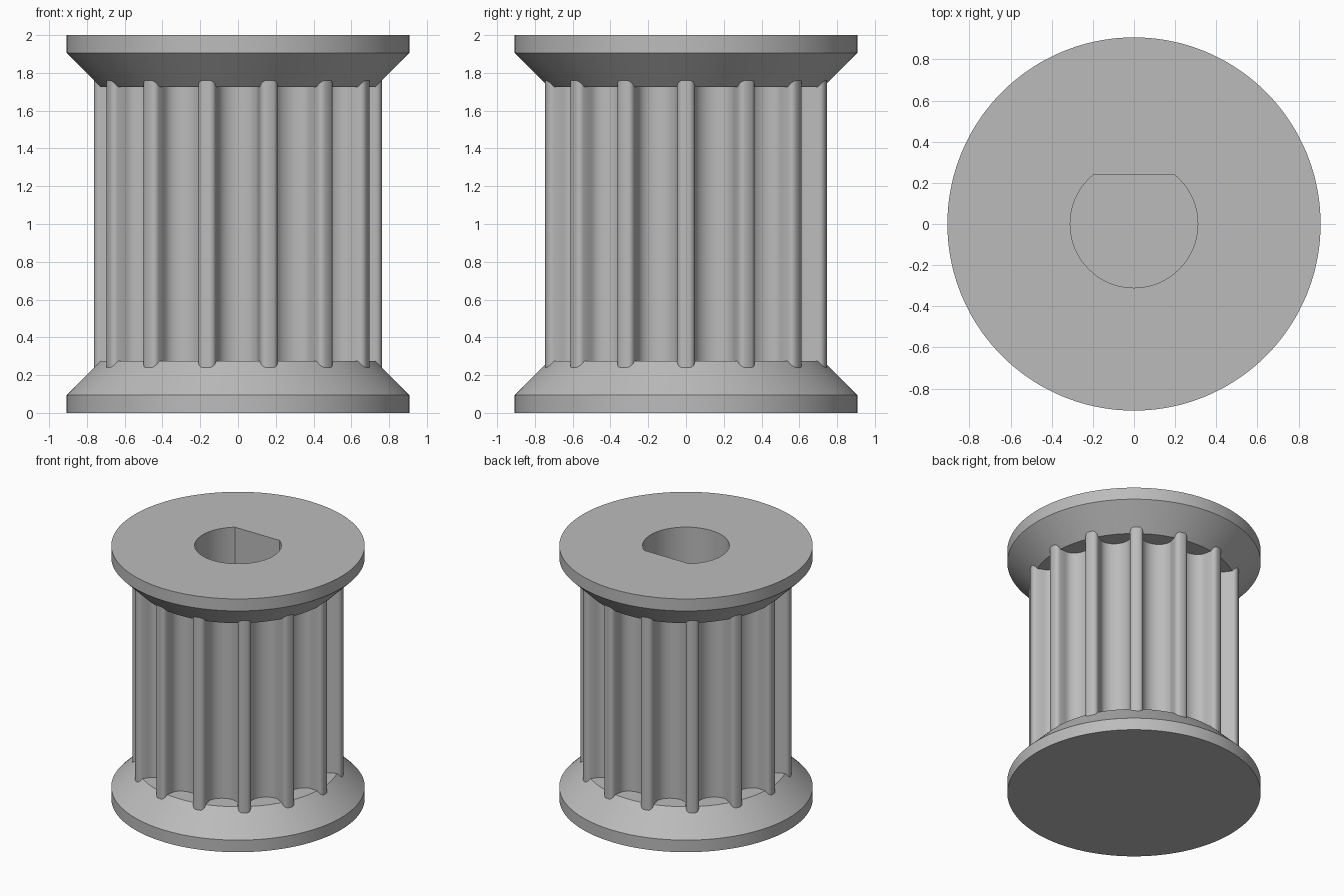
import bpy, bmesh, math
from math import cos, sin, pi

TEETH = 14
TIP_R = 0.762
FLANGE_R, FLANGE_RIM, CONE_R, CONE_TOP = 0.907, 0.095, 0.727, 0.275
HEIGHT = 2.0
BORE_R, BORE_FLAT, BORE_FLOOR = 0.31, 0.24, 0.28

cube = bpy.data.objects.get("Cube")
if cube:
    bpy.data.objects.remove(cube, do_unlink=True)

grey = bpy.data.materials.new("light_grey")
grey.use_nodes = True
colour = (0.5, 0.5, 0.5, 1)
grey.diffuse_color = colour
grey.node_tree.nodes["Principled BSDF"].inputs["Base Color"].default_value = colour


def add_object(name, bm):
    bmesh.ops.recalc_face_normals(bm, faces=bm.faces)
    mesh = bpy.data.meshes.new(name)
    bm.to_mesh(mesh)
    bm.free()
    mesh.materials.append(grey)
    obj = bpy.data.objects.new(name, mesh)
    bpy.context.collection.objects.link(obj)
    return obj


def loft(name, rings):
    """Closed solid through rings of 3D points."""
    bm = bmesh.new()
    loops = [[bm.verts.new(p) for p in ring] for ring in rings]
    n = len(loops[0])
    for low, high in zip(loops, loops[1:]):
        for i in range(n):
            j = (i + 1) % n
            bm.faces.new((low[i], low[j], high[j], high[i]))
    bm.faces.new(loops[0][::-1])
    bm.faces.new(loops[-1])
    return add_object(name, bm)


def circle(r, z, n=144):
    return [(r * cos(2 * pi * i / n), r * sin(2 * pi * i / n), z) for i in range(n)]


def prism(name, outline, z0, z1):
    return loft(name, [[(x, y, z) for x, y in outline] for z in (z0, z1)])


def gear_outline():
    """Rounded belt grooves between narrow teeth; one tooth lies on +x."""
    # half groove: (half width, depth) from tip to floor
    half = [(0.149, 0), (0.138, 0.002), (0.128, 0.007), (0.121, 0.015), (0.117, 0.025),
            (0.107, 0.07)]
    half += [(0.107 * cos(a), 0.07 + 0.085 * sin(a))
             for a in (pi / 2 * k / 8 for k in range(1, 9))]
    groove = [(-w, d) for w, d in half] + [(w, d) for w, d in half[-2::-1]]
    points = []
    for t in range(TEETH):
        a = 2 * pi * (t + 0.5) / TEETH
        for w, d in groove:
            # groove mouth sits on the tip circle
            r = math.sqrt(TIP_R ** 2 - 0.149 ** 2) - d
            points.append((r * cos(a) - w * sin(a), r * sin(a) + w * cos(a)))
        a += pi / TEETH
        points.append((TIP_R * cos(a), TIP_R * sin(a)))
    return points


def bore_outline(n=72):
    start = pi - math.asin(BORE_FLAT / BORE_R)
    sweep = 2 * pi - (2 * start - pi)
    sweep = 2 * pi - (pi - 2 * math.asin(BORE_FLAT / BORE_R))
    return [(BORE_R * cos(start + sweep * i / n), BORE_R * sin(start + sweep * i / n))
            for i in range(n + 1)]


# Flanges: flat rim with a conical inner side
flange_profile = [(FLANGE_R, 0), (FLANGE_R, FLANGE_RIM), (CONE_R, CONE_TOP)]
bottom_flange = loft("bottom_flange", [circle(r, z) for r, z in flange_profile])
top_flange = loft("top_flange", [circle(r, HEIGHT - z) for r, z in flange_profile])

# Toothed drum, its ends buried in the flanges
drum = prism("toothed_drum", gear_outline(), 0.2, HEIGHT - 0.2)

# Blind D-shaped bore from the top
cutter = prism("bore_cutter", bore_outline(), BORE_FLOOR, HEIGHT + 0.1)
cutter.hide_render = True
for obj in (drum, top_flange):
    bpy.context.view_layer.objects.active = obj
    mod = obj.modifiers.new("bore", "BOOLEAN")
    mod.operation = "DIFFERENCE"
    mod.solver = "EXACT"
    mod.object = cutter
    bpy.ops.object.modifier_apply(modifier=mod.name)
bpy.data.objects.remove(cutter, do_unlink=True)

# Smooth curved sides, crisp edges
bpy.ops.object.select_all(action="DESELECT")
for obj in (bottom_flange, top_flange, drum):
    obj.select_set(True)
bpy.context.view_layer.objects.active = drum
bpy.ops.object.shade_smooth_by_angle(angle=math.radians(30))
